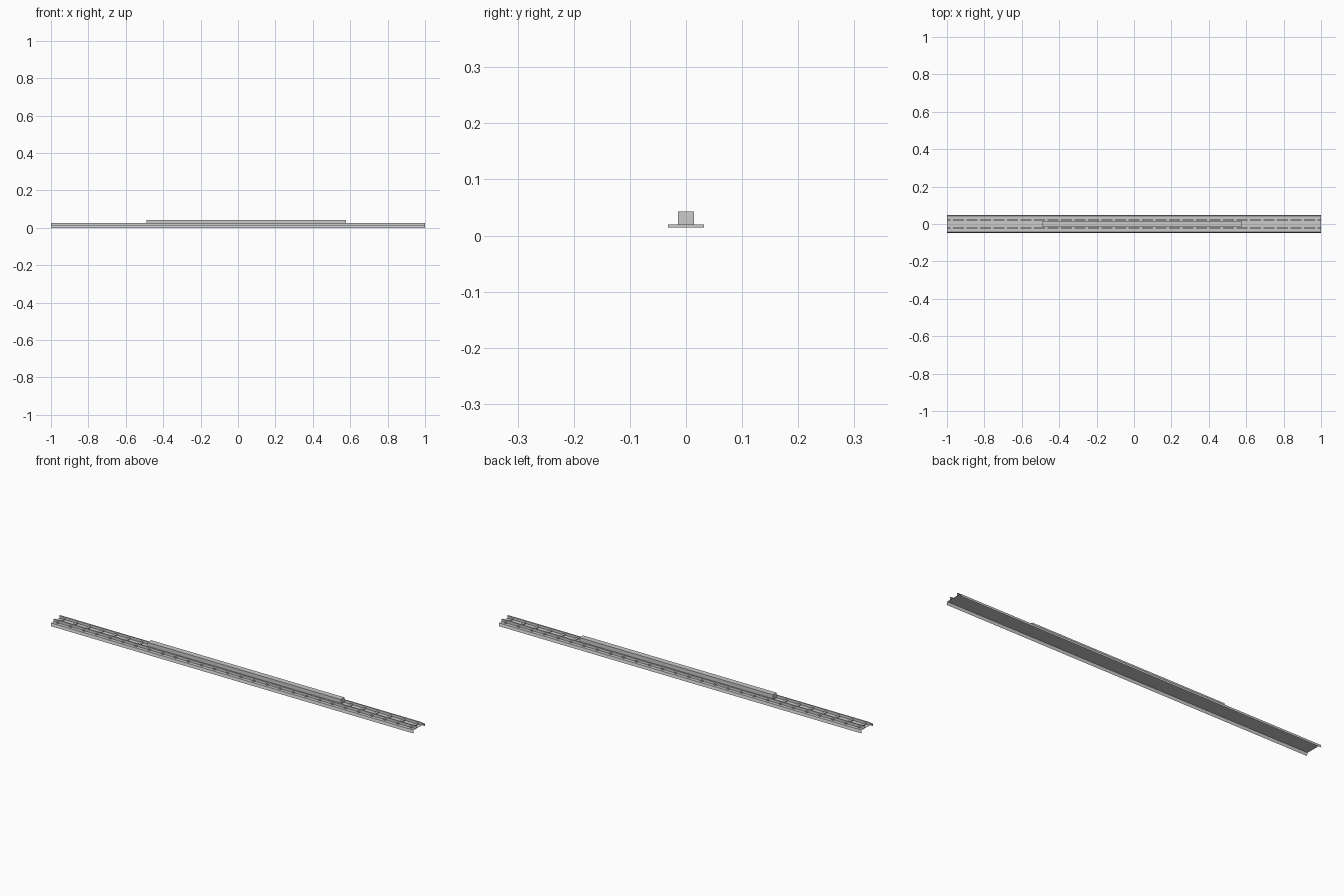
import bpy, bmesh

if "Cube" in bpy.data.objects:
    bpy.data.objects.remove(bpy.data.objects["Cube"])

HALF = 1.0          # half of the track length
BED_TOP = 0.0143
SLEEPER_TOP = 0.0196


def add_object(name, bm):
    bmesh.ops.recalc_face_normals(bm, faces=bm.faces)
    mesh = bpy.data.meshes.new(name)
    bm.to_mesh(mesh)
    bm.free()
    obj = bpy.data.objects.new(name, mesh)
    bpy.context.collection.objects.link(obj)
    return obj


def sweep(name, profile, closed=False):
    """Extrude a (y, z) profile along x, leaving the ends open."""
    bm = bmesh.new()
    a = [bm.verts.new((-HALF, y, z)) for y, z in profile]
    b = [bm.verts.new((HALF, y, z)) for y, z in profile]
    n = len(profile)
    for i in range(n if closed else n - 1):
        j = (i + 1) % n
        bm.faces.new((a[i], b[i], b[j], a[j]))
    obj = add_object(name, bm)
    if not closed and sum(p.normal.z for p in obj.data.polygons) < 0:
        obj.data.flip_normals()
    return obj


def box(name, x0, x1, y0, y1, z0, z1):
    bm = bmesh.new()
    bmesh.ops.create_cube(bm, size=1)
    bmesh.ops.scale(bm, vec=(x1 - x0, y1 - y0, z1 - z0), verts=bm.verts)
    bmesh.ops.translate(bm, vec=((x0 + x1) / 2, (y0 + y1) / 2, (z0 + z1) / 2),
                        verts=bm.verts)
    return add_object(name, bm)


# Track bed: thin sheet with an open underside and open ends
sweep("track_bed", [(-0.0475, 0), (-0.0435, BED_TOP),
                    (0.0435, BED_TOP), (0.0475, 0)])

# Two rails, open at the ends
for side, name in ((-1, "front_rail"), (1, "back_rail")):
    y, w = side * 0.023, 0.003
    sweep(name, [(y - w, BED_TOP), (y + w, BED_TOP),
                 (y + w, 0.027), (y - w, 0.027)], closed=True)

# Sleepers across the bed
COUNT = 28
for i in range(COUNT):
    x = -0.975 + 1.95 * i / (COUNT - 1)
    box(f"sleeper_{i + 1:02d}", x - 0.006, x + 0.006,
        -0.032, 0.032, BED_TOP, SLEEPER_TOP)

# Long block resting on the sleepers between the rails
box("long_block", -0.49, 0.577, -0.014, 0.014, SLEEPER_TOP - 0.001, 0.043)
